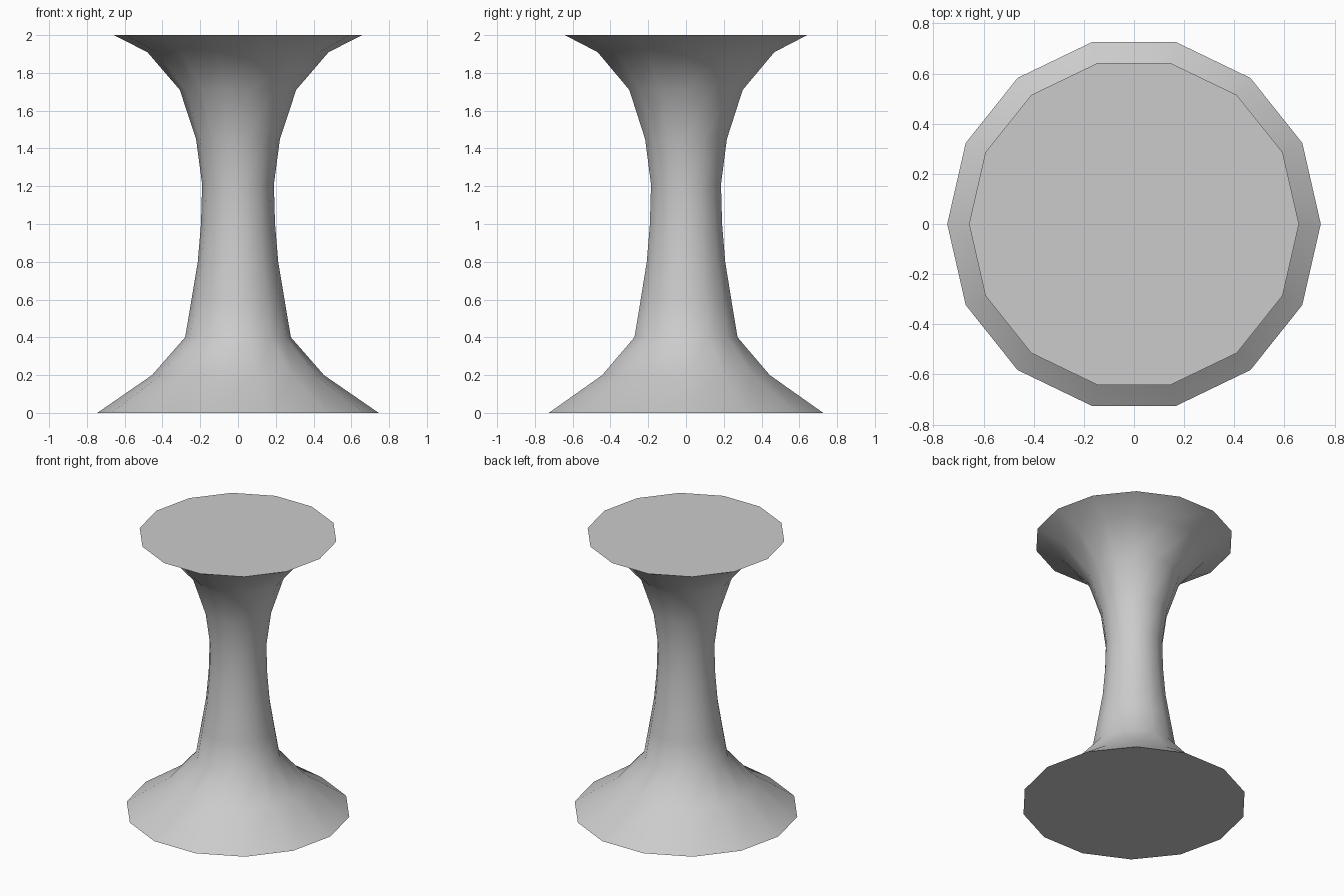
import bpy, bmesh
from math import cos, sin, tau

if "Cube" in bpy.data.objects:
    bpy.data.objects.remove(bpy.data.objects["Cube"])

SIDES = 14

# (radius, height) from the foot to the top
PROFILE = [(0.745, 0.0), (0.455, 0.2), (0.28, 0.4), (0.246, 0.6), (0.213, 0.8),
           (0.196, 1.0), (0.19, 1.21), (0.222, 1.45), (0.308, 1.71),
           (0.48, 1.91), (0.658, 2.0)]

bm = bmesh.new()
rings = [[bm.verts.new((r * cos(tau * i / SIDES), r * sin(tau * i / SIDES), z))
          for i in range(SIDES)] for r, z in PROFILE]

# Smooth flared column wall
for low, high in zip(rings, rings[1:]):
    for i in range(SIDES):
        j = (i + 1) % SIDES
        bm.faces.new((low[i], low[j], high[j], high[i])).smooth = True

# Flat seat and foot caps with sharp rims
for cap in (bm.faces.new(rings[-1]), bm.faces.new(rings[0][::-1])):
    for edge in cap.edges:
        edge.smooth = False

mesh = bpy.data.meshes.new("flared_pedestal")
bm.to_mesh(mesh)
bm.free()
bpy.context.collection.objects.link(bpy.data.objects.new("flared_pedestal", mesh))
